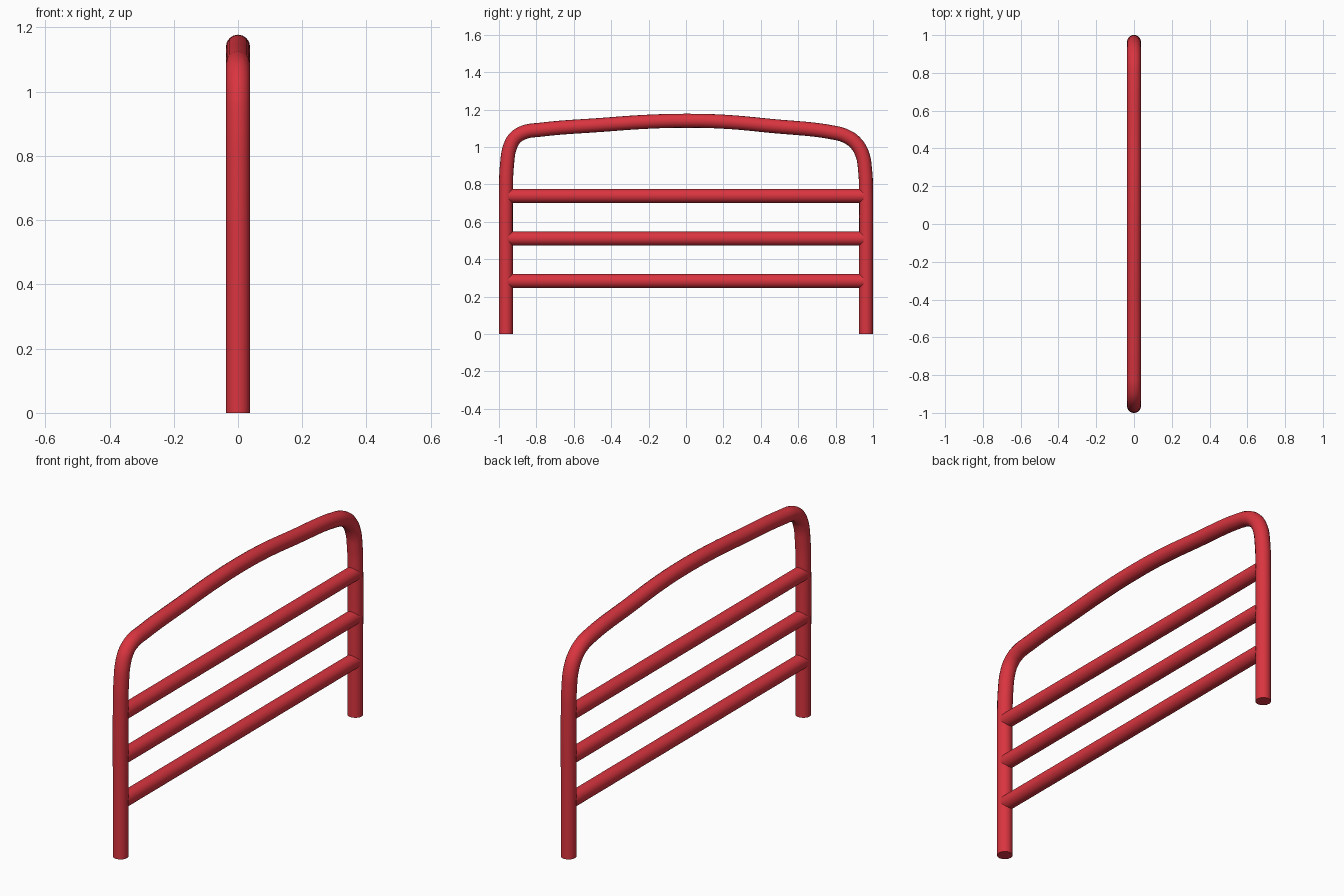
import bpy, math

if "Cube" in bpy.data.objects:
    bpy.data.objects.remove(bpy.data.objects["Cube"])

R = 0.0375   # tube radius
LEG_Y = 0.9625

red = bpy.data.materials.new("red_paint")
red.diffuse_color = (0.70, 0.035, 0.05, 1)
red.use_nodes = True
red.node_tree.nodes["Principled BSDF"].inputs["Base Color"].default_value = red.diffuse_color


def finish(obj):
    obj.data.materials.clear()
    obj.data.materials.append(red)
    bpy.ops.object.select_all(action='DESELECT')
    obj.select_set(True)
    bpy.context.view_layer.objects.active = obj
    bpy.ops.object.shade_smooth_by_angle(angle=math.radians(40))


# Bent hoop: both legs and the arched top in one tube (y, z path)
path = [(-LEG_Y, 0), (-LEG_Y, 0.4), (-LEG_Y, 0.75), (-0.957, 0.906),
        (-0.941, 1.0), (-0.914, 1.048), (-0.866, 1.078), (-0.78, 1.092),
        (-0.45, 1.118), (-0.2, 1.135), (0, 1.14), (0.2, 1.135),
        (0.45, 1.113), (0.797, 1.075), (0.856, 1.057), (0.904, 1.024),
        (0.941, 0.965), (0.958, 0.87), (LEG_Y, 0.75), (LEG_Y, 0.4), (LEG_Y, 0)]
curve = bpy.data.curves.new("hoop_frame", 'CURVE')
curve.dimensions = '3D'
curve.bevel_depth = R
curve.bevel_resolution = 6
curve.resolution_u = 6
curve.use_fill_caps = True
spline = curve.splines.new('BEZIER')
spline.bezier_points.add(len(path) - 1)
for p, (y, z) in zip(spline.bezier_points, path):
    p.co = (0, y, z)
    p.handle_left_type = p.handle_right_type = 'AUTO'
hoop = bpy.data.objects.new("hoop_frame", curve)
bpy.context.collection.objects.link(hoop)
hoop.select_set(True)
bpy.context.view_layer.objects.active = hoop
bpy.ops.object.convert(target='MESH')
finish(bpy.context.view_layer.objects.active)

# Three straight cross rails
for name, z in (("lower_rail", 0.283), ("middle_rail", 0.51), ("upper_rail", 0.738)):
    bpy.ops.mesh.primitive_cylinder_add(
        vertices=32, radius=R, depth=1.9, location=(0, 0, z),
        rotation=(math.pi / 2, 0, 0))
    rail = bpy.context.object
    rail.name = name
    finish(rail)
